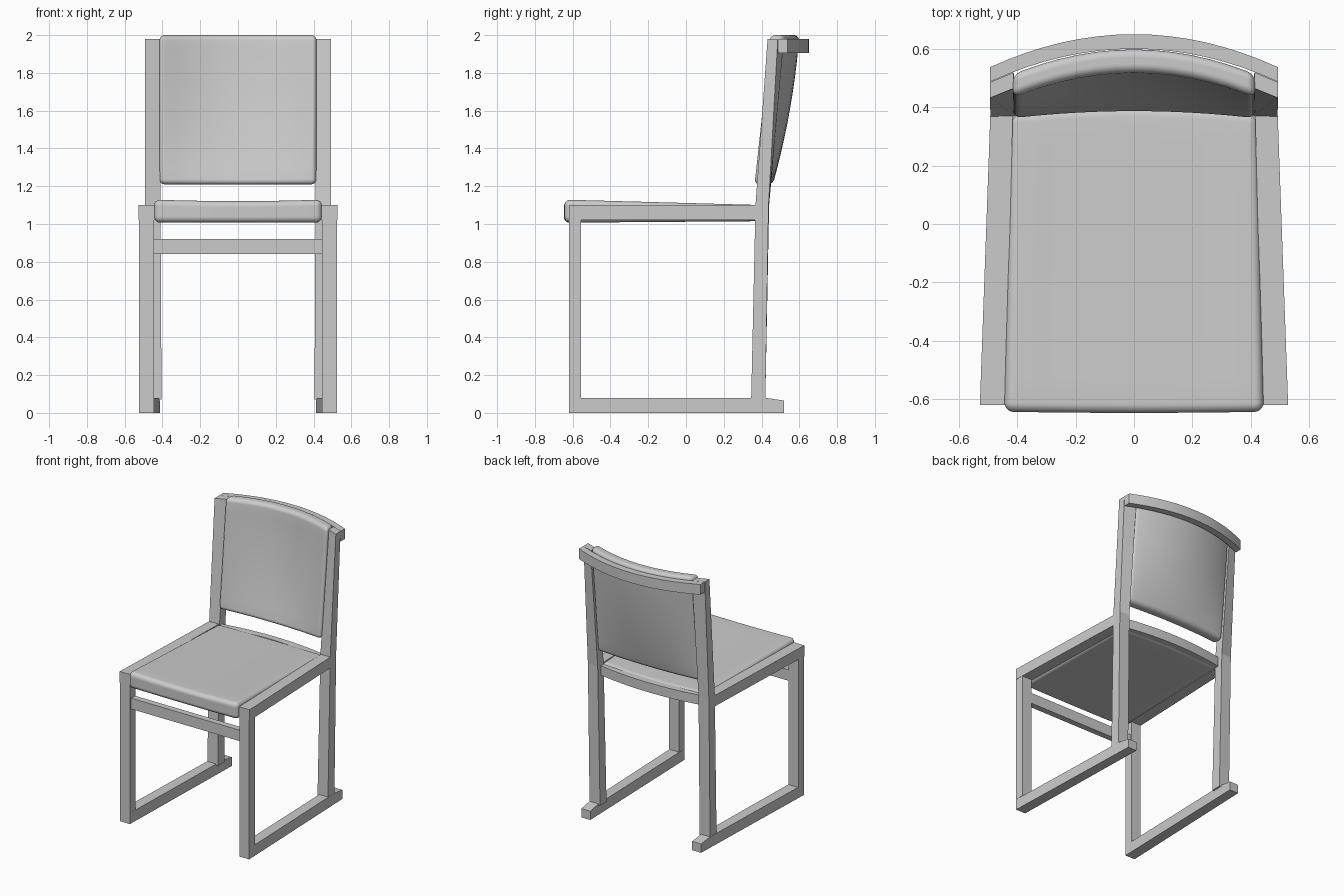
import bpy, bmesh, math
from mathutils import Vector

if "Cube" in bpy.data.objects:
    bpy.data.objects.remove(bpy.data.objects["Cube"])


def finish(name, bm, smooth=None):
    bmesh.ops.recalc_face_normals(bm, faces=bm.faces)
    me = bpy.data.meshes.new(name)
    bm.to_mesh(me)
    bm.free()
    ob = bpy.data.objects.new(name, me)
    bpy.context.collection.objects.link(ob)
    if smooth:
        bpy.ops.object.select_all(action='DESELECT')
        ob.select_set(True)
        bpy.context.view_layer.objects.active = ob
        bpy.ops.object.shade_smooth_by_angle(angle=math.radians(smooth))
    return ob


def loft(name, sections, mirror=False, smooth=None):
    """Skin a run of four-cornered sections and cap the ends."""
    bm = bmesh.new()
    rings = [[bm.verts.new(p) for p in s] for s in sections]
    for a, b in zip(rings, rings[1:]):
        for i in range(4):
            j = (i + 1) % 4
            bm.faces.new((a[i], a[j], b[j], b[i]))
    bm.faces.new(rings[0])
    bm.faces.new(rings[-1])
    ob = finish(name, bm, smooth)
    if mirror:
        ob.modifiers.new("mirror", 'MIRROR')
    return ob


def end(y, x0, x1, z0, z1):
    return [(x0, y, z0), (x1, y, z0), (x1, y, z1), (x0, y, z1)]


def level(z, x0, x1, y0, y1, skew=0.0):
    return [(x0, y0 + skew, z), (x1, y0, z), (x1, y1, z), (x0, y1 + skew, z)]


def curved_rail(name, half, front, back, bow, z0, z1, n=16):
    """Rail bowed backwards at the middle; front and back are y at x = 0."""
    secs = []
    for i in range(n + 1):
        u = 2 * i / n - 1
        d = bow * u * u
        secs.append([(half * u, front - d, z0), (half * u, back - d, z0),
                     (half * u, back - d, z1), (half * u, front - d, z1)])
    return loft(name, secs, smooth=30)


def cushion(name, half, r, shape, n=20, c=4):
    """Rounded box with tight loops at the corners, bent by shape()."""
    def coord(t, h):
        i = round((t + 1) * n / 2)
        k = min(i, n - i)
        if k < c:
            v = (h - r) + r * math.tan(math.pi / 4 * (c - k) / c)
            return -v if i < n / 2 else v
        return (h - r) * (2 * (i - c) / (n - 2 * c) - 1)

    bm = bmesh.new()
    bmesh.ops.create_cube(bm, size=2)
    bmesh.ops.subdivide_edges(bm, edges=bm.edges[:], cuts=n - 1, use_grid_fill=True)
    for v in bm.verts:
        p = Vector([coord(v.co[a], half[a]) for a in range(3)])
        q = Vector([max(-(half[a] - r), min(half[a] - r, p[a])) for a in range(3)])
        d = p - q
        if d.length > 1e-6:
            p = q + d.normalized() * r
        v.co = shape(p)
    return finish(name, bm, 60)


# Side frames: front legs, runners, seat rails
loft("front_leg", [level(0.08, 0.445, 0.525, -0.62, -0.555),
                   level(1.02, 0.445, 0.525, -0.62, -0.555)], True)
loft("floor_runner", [end(-0.62, 0.445, 0.525, 0, 0.08),
                      end(0.42, 0.417, 0.49, 0, 0.08),
                      end(0.52, 0.414, 0.487, 0, 0.065)], True)
loft("seat_side_rail", [end(-0.62, 0.44, 0.528, 1.02, 1.10),
                        end(0.38, 0.415, 0.492, 1.02, 1.10)], True)

# Rear legs running up into the twisted back posts
loft("rear_leg", [level(0.07, 0.405, 0.49, 0.345, 0.42),
                  level(1.10, 0.41, 0.492, 0.368, 0.437, 0.003),
                  level(1.98, 0.412, 0.493, 0.432, 0.486, 0.033)], True)

# Cross members
loft("front_stretcher", [
    [(x, -0.605, 0.84), (x, -0.56, 0.84), (x, -0.56, 0.92), (x, -0.605, 0.92)]
    for x in (-0.45, 0.45)])
curved_rail("seat_rear_rail", 0.42, 0.39, 0.44, 0.04, 1.02, 1.09)
curved_rail("top_rail", 0.493, 0.60, 0.65, 0.113, 1.905, 1.98)


# Seat pad: tapers to the back, top slopes down and dips in the middle
def seat_shape(p):
    t = (p.y + 0.51) / 1.02
    u = p.x / 0.44
    top = 1.13 - 0.028 * t - 0.008 * (1 - u * u)
    low = 1.007 + 0.008 * t
    k = (p.z + 0.0615) / 0.123
    y = p.y - 0.133 + (0.02 * (1 - u * u) * t) - 0.004 * (1 - u * u) * (1 - t)
    return Vector((p.x * (1.01 - 0.055 * t), y, low + (top - low) * k))


cushion("seat_pad", (0.44, 0.51, 0.0615), 0.032, seat_shape)


# Back pad: leans back and becomes more hollow towards the top
def back_shape(p):
    t = (p.z + 0.395) / 0.79
    s = (p.x / 0.415) ** 2
    mid = 0.42 + 0.22 * t - 0.08 * t * t
    side = 0.40 + 0.075 * t
    return Vector((p.x, mid + (side - mid) * s + p.y, 1.21 + 0.79 * t))


cushion("back_pad", (0.415, 0.04, 0.395), 0.028, back_shape)
